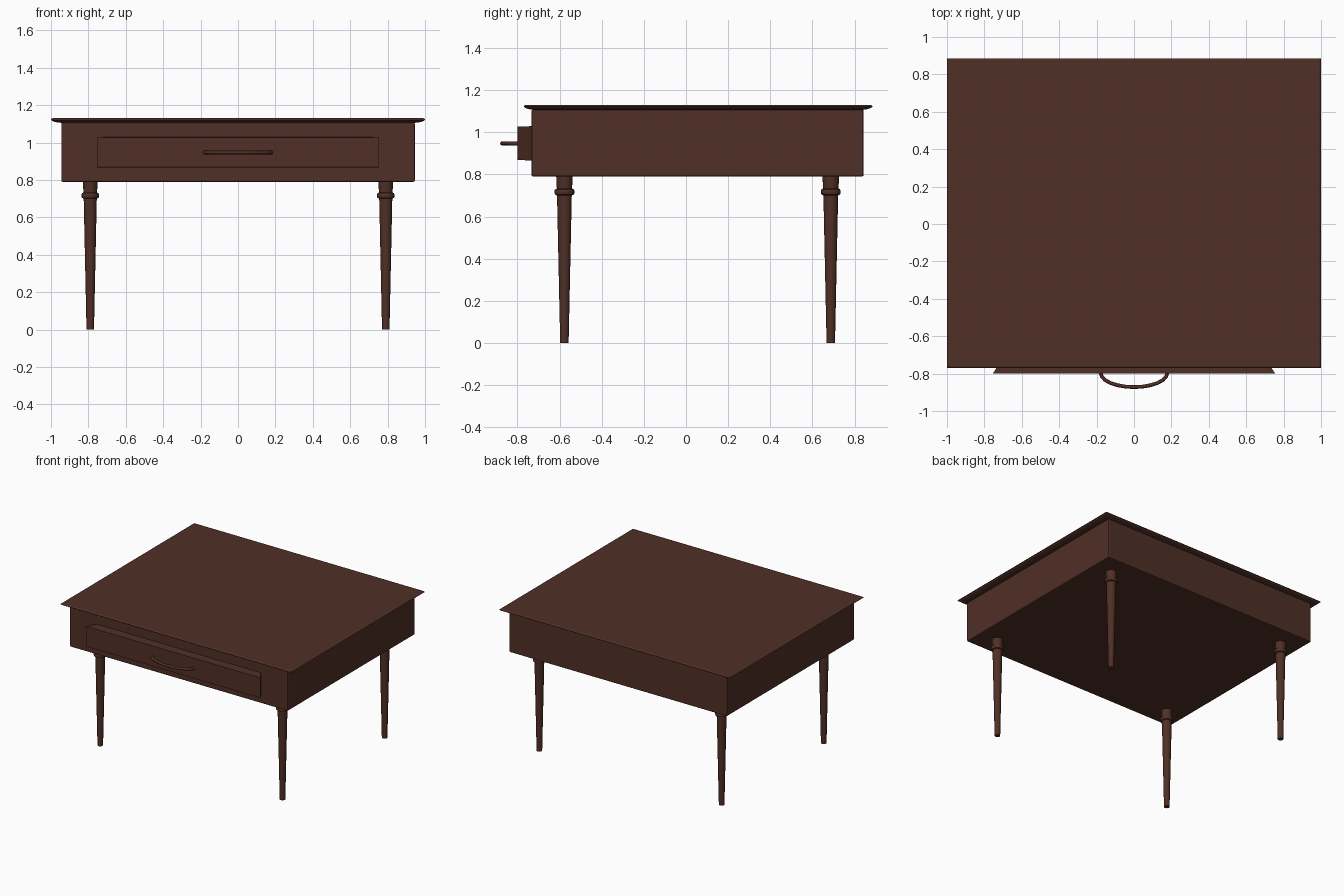
import bpy, bmesh, math

if "Cube" in bpy.data.objects:
    bpy.data.objects.remove(bpy.data.objects["Cube"])

wood = bpy.data.materials.new("dark brown wood")
wood.diffuse_color = (0.080, 0.029, 0.019, 1)
wood.use_nodes = True
wood.node_tree.nodes["Principled BSDF"].inputs["Base Color"].default_value = wood.diffuse_color


def make(name, verts, faces, smooth=None):
    me = bpy.data.meshes.new(name)
    me.from_pydata(verts, [], faces)
    bm = bmesh.new()
    bm.from_mesh(me)
    bmesh.ops.recalc_face_normals(bm, faces=bm.faces)
    bm.to_mesh(me)
    bm.free()
    me.materials.append(wood)
    ob = bpy.data.objects.new(name, me)
    bpy.context.collection.objects.link(ob)
    if smooth:
        bpy.ops.object.select_all(action='DESELECT')
        ob.select_set(True)
        bpy.context.view_layer.objects.active = ob
        bpy.ops.object.shade_smooth_by_angle(angle=math.radians(smooth))
    return ob


def loft(name, rings, smooth=None):
    """Skin a list of equal-length vertex rings and cap both ends."""
    n = len(rings[0])
    verts = [v for r in rings for v in r]
    faces = [(k*n + i, k*n + (i+1) % n, (k+1)*n + (i+1) % n, (k+1)*n + i)
             for k in range(len(rings) - 1) for i in range(n)]
    faces += [tuple(range(n)), tuple(range(len(verts) - n, len(verts)))]
    return make(name, verts, faces, smooth)


def rect(hx, y0, y1, z):
    return [(-hx, y0, z), (hx, y0, z), (hx, y1, z), (-hx, y1, z)]


# table top: thin slab with an undercut rounded rim
loft("table_top", [rect(1 - d, -0.77 + d, 0.885 - d, z) for d, z in
                   [(0.06, 1.105), (0.03, 1.108), (0.01, 1.114),
                    (0.0, 1.121), (0.002, 1.126), (0.008, 1.13)]])

# body box with softly eased edges
body = loft("body", [rect(0.945, -0.733, 0.843, z) for z in (0.79, 1.108)])
bev = body.modifiers.new("eased edges", 'BEVEL')
bev.width = 0.008
bev.segments = 2

# drawer front, narrowing towards the body
loft("drawer", [[(-hx, y, z0), (hx, y, z0), (hx, y, z1), (-hx, y, z1)]
                for hx, y, z0, z1 in [(0.755, -0.80, 0.868, 1.026),
                                      (0.71, -0.73, 0.866, 1.029)]])

# bowed drawer handle
rings = []
for k in range(13):
    a = math.pi * k / 12
    c, s = -math.cos(a), math.sin(a)
    nx, ny = c / 0.178, -s / 0.075
    l = math.hypot(nx, ny)
    rings.append([(0.178*c + 0.010*math.cos(t)*nx/l,
                   -0.797 - 0.075*s + 0.010*math.cos(t)*ny/l,
                   0.947 + 0.010*math.sin(t))
                  for t in (2*math.pi*j/8 for j in range(8))])
loft("drawer_handle", rings, 50)

# turned legs with a collar ring
profile = [(0.020, 0.0), (0.035, 0.70), (0.044, 0.704), (0.047, 0.711),
           (0.047, 0.722), (0.044, 0.729), (0.036, 0.733), (0.038, 0.76),
           (0.039, 0.80)]
for yname, y in (("front", -0.577), ("back", 0.687)):
    for xname, x in (("left", -0.79), ("right", 0.79)):
        loft(f"{yname}_{xname}_leg",
             [[(x + r*math.cos(2*math.pi*i/20), y + r*math.sin(2*math.pi*i/20), z)
               for i in range(20)] for r, z in profile], 40)
